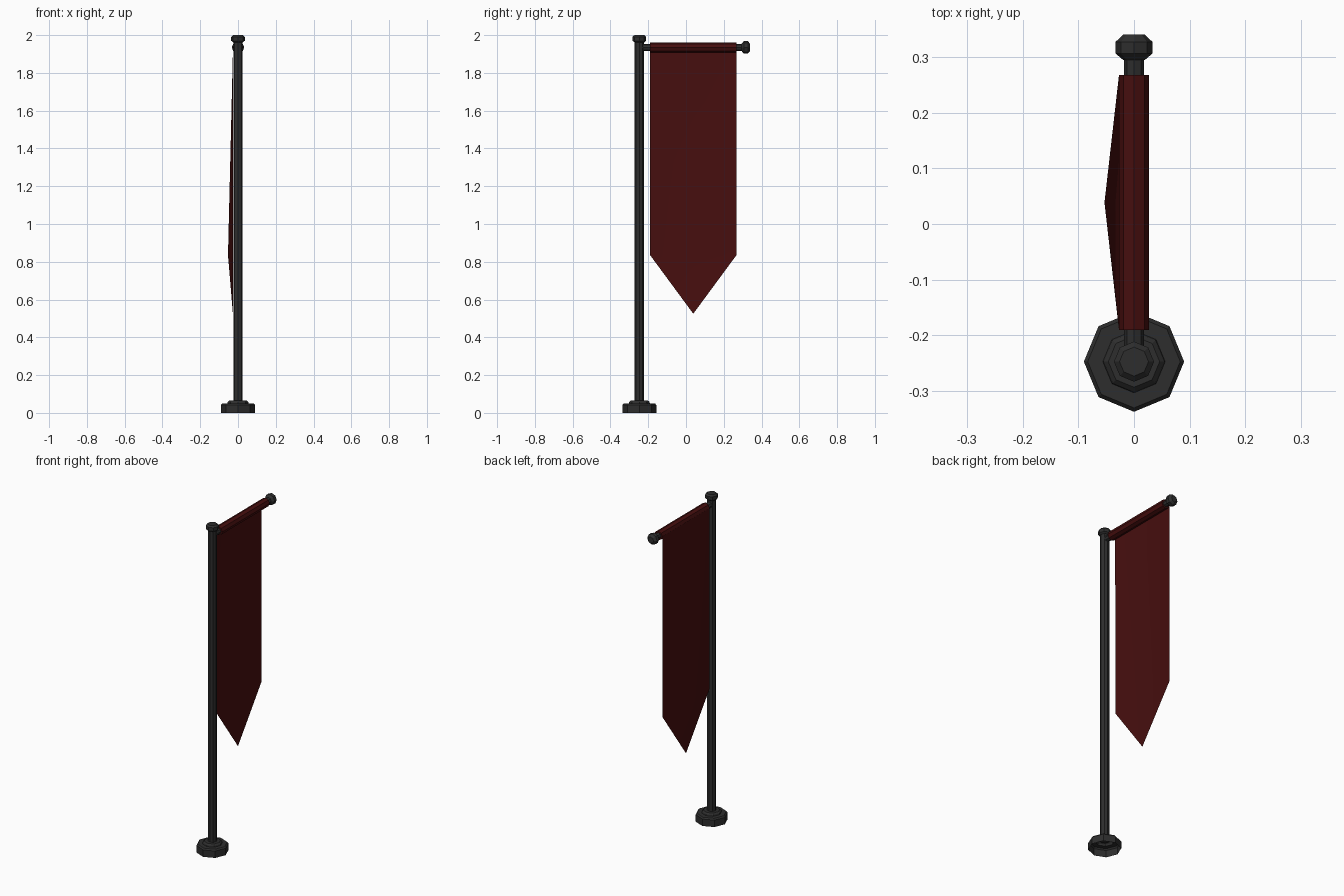
import bpy, bmesh, math
from mathutils import Matrix, Vector

if "Cube" in bpy.data.objects:
    bpy.data.objects.remove(bpy.data.objects["Cube"])


def material(name, c):
    m = bpy.data.materials.new(name)
    m.diffuse_color = (*c, 1)
    m.use_nodes = True
    m.node_tree.nodes["Principled BSDF"].inputs["Base Color"].default_value = m.diffuse_color
    return m


METAL = material("dark metal", (0.027, 0.027, 0.027))
RED = material("deep red cloth", (0.062, 0.0045, 0.0045))


def finish(name, bm, mat):
    bmesh.ops.recalc_face_normals(bm, faces=bm.faces)
    me = bpy.data.meshes.new(name)
    bm.to_mesh(me)
    bm.free()
    me.materials.append(mat)
    ob = bpy.data.objects.new(name, me)
    bpy.context.collection.objects.link(ob)
    return ob


def lathe(name, profile, mat, origin, along_y=False, cap_start=True, sides=8):
    """Eight-sided turned part from (radius, distance) pairs."""
    bm = bmesh.new()
    rings = []
    for r, d in profile:
        rings.append([bm.verts.new((r * math.cos(i * math.tau / sides),
                                    r * math.sin(i * math.tau / sides), d))
                      for i in range(sides)])
    for a, b in zip(rings, rings[1:]):
        for i in range(sides):
            j = (i + 1) % sides
            bm.faces.new((a[i], a[j], b[j], b[i]))
    if cap_start:
        bm.faces.new(rings[0][::-1])
    bm.faces.new(rings[-1])
    if along_y:
        bm.transform(Matrix.Rotation(-math.pi / 2, 4, 'X'))
    bm.transform(Matrix.Translation(Vector(origin)))
    return finish(name, bm, mat)


POLE_Y, BAR_Z = -0.247, 1.935

# Upright: hollow-bottomed foot, pole and top cap
lathe("base", [(0.09, 0), (0.09, 0.042), (0.083, 0.05), (0.056, 0.05),
               (0.054, 0.058), (0.046, 0.065), (0.02, 0.065)],
      METAL, (0, POLE_Y, 0), cap_start=False)
lathe("pole", [(0.025, 0.05), (0.025, 1.975)], METAL, (0, POLE_Y, 0))
lathe("pole_cap", [(0.026, 1.962), (0.036, 1.97), (0.036, 1.991), (0.026, 2.0)],
      METAL, (0, POLE_Y, 0))

# Crossbar with end knob
lathe("crossbar", [(0.018, POLE_Y), (0.018, 0.305)], METAL, (0, 0, BAR_Z), True)
lathe("crossbar_knob", [(0.019, 0.294), (0.033, 0.306), (0.033, 0.327), (0.019, 0.34)],
      METAL, (0, 0, BAR_Z), True)

# Cloth sleeve around the crossbar
lathe("banner_sleeve", [(0.027, -0.19), (0.027, 0.267)], RED, (0, 0, BAR_Z), True)

# Hanging cloth, pushed out at the middle of its lower edge, with a pointed tip
bm = bmesh.new()
y0, ym, y1 = -0.19, 0.0385, 0.267
top = [bm.verts.new((-0.0265, y, BAR_Z)) for y in (y0, ym, y1)]
low = [bm.verts.new((x, y, 0.835)) for x, y in ((-0.027, y0), (-0.053, ym), (-0.027, y1))]
tip = bm.verts.new((-0.027, ym, 0.525))
for i in range(2):
    bm.faces.new((top[i], top[i + 1], low[i + 1], low[i]))
    bm.faces.new((low[i], low[i + 1], tip))
cloth = finish("banner_cloth", bm, RED)
for p in cloth.data.polygons:
    p.use_smooth = True
